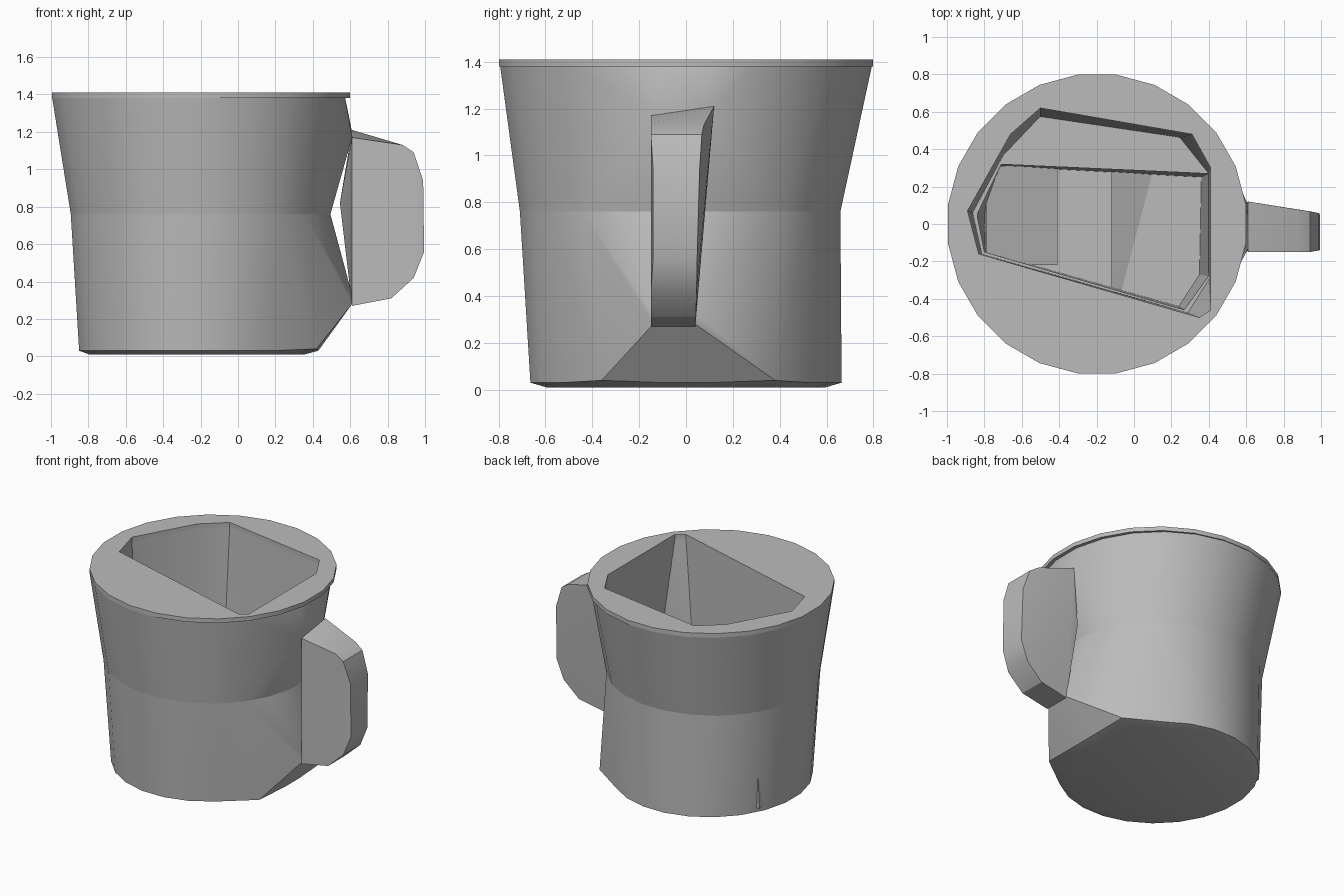
import bpy, bmesh, math

cube = bpy.data.objects.get("Cube")
if cube:
    bpy.data.objects.remove(cube, do_unlink=True)

grey = bpy.data.materials.new("plain_grey")
grey.use_nodes = True
grey.diffuse_color = (0.5, 0.5, 0.5, 1)
grey.node_tree.nodes["Principled BSDF"].inputs["Base Color"].default_value = (0.5, 0.5, 0.5, 1)


def ring(z, cx, cy, rx, ry, n=24):
    """Points of a level many-sided ring."""
    return [(cx + rx * math.cos(math.tau * (i + 0.5) / n),
             cy + ry * math.sin(math.tau * (i + 0.5) / n), z) for i in range(n)]


def level(z, outline):
    return [(x, y, z) for x, y in outline]


def hull(name, points):
    """Make an object from the convex hull of some points."""
    bm = bmesh.new()
    for p in points:
        bm.verts.new(p)
    bmesh.ops.convex_hull(bm, input=bm.verts[:])
    loose = [v for v in bm.verts if not v.link_faces]
    bmesh.ops.delete(bm, geom=loose, context='VERTS')
    bmesh.ops.dissolve_limit(bm, angle_limit=0.01, verts=bm.verts[:], edges=bm.edges[:])
    bmesh.ops.recalc_face_normals(bm, faces=bm.faces[:])
    mesh = bpy.data.meshes.new(name)
    bm.to_mesh(mesh)
    bm.free()
    mesh.materials.append(grey)
    obj = bpy.data.objects.new(name, mesh)
    bpy.context.collection.objects.link(obj)
    return obj


def activate(obj):
    bpy.ops.object.select_all(action='DESELECT')
    obj.select_set(True)
    bpy.context.view_layer.objects.active = obj


def hollow(obj, cutter):
    """Cut the cavity and drop the cutter."""
    mod = obj.modifiers.new("cavity", 'BOOLEAN')
    mod.operation = 'DIFFERENCE'
    mod.solver = 'EXACT'
    mod.object = cutter
    activate(obj)
    bpy.ops.object.modifier_apply(modifier=mod.name)
    bpy.data.objects.remove(cutter, do_unlink=True)


# Cavity outlines
mouth = [(-0.89, 0.07), (-0.66, 0.48), (-0.5, 0.62), (0.31, 0.48),
         (0.41, 0.3), (0.41, -0.46), (0.35, -0.5), (-0.83, -0.16)]
waist = [(-0.86, 0.06), (-0.7, 0.36), (-0.5, 0.57), (0.24, 0.46),
         (0.4, 0.26), (0.4, -0.28), (0.28, -0.47), (-0.81, -0.16)]
well_top = [(-0.84, 0.05), (-0.71, 0.32), (0.4, 0.27), (0.4, -0.28),
            (0.27, -0.46), (-0.8, -0.15)]
well_floor = [(-0.8, 0.05), (-0.71, 0.31), (0.36, 0.25), (0.35, -0.27),
              (0.24, -0.44), (-0.79, -0.15)]

# Lower body, squared off toward the handle and swelling out to its foot
lower_body = hull("lower_body",
                  ring(0.03, -0.21, 0, 0.645, 0.67) + ring(0.01, -0.22, 0, 0.58, 0.6)
                  + ring(0.76, -0.2, -0.025, 0.7, 0.69)
                  + [(0.42, -0.36, 0.04), (0.42, 0.38, 0.04),
                     (0.61, -0.14, 0.28), (0.61, 0.04, 0.28),
                     (0.61, -0.14, 0.33), (0.61, 0.04, 0.33)])
hollow(lower_body, hull("well_cutter", level(0.08, well_floor) + level(0.8, well_top)))

# Upper body, flaring up to the rim and the top of the handle
upper_body = hull("upper_body",
                  ring(0.76, -0.2, -0.025, 0.7, 0.69) + ring(1.38, -0.21, 0, 0.79, 0.8)
                  + [(0.61, -0.13, 1.17), (0.61, 0.1, 1.2)])
hollow(upper_body, hull("mouth_cutter", level(0.7, waist) + level(0.76, waist)
                        + level(1.38, mouth) + level(1.5, mouth)))

# Flat rim
rim = hull("rim", ring(1.38, -0.198, 0, 0.803, 0.805) + ring(1.41, -0.198, 0, 0.803, 0.805))
hollow(rim, hull("rim_cutter", level(1.3, mouth) + level(1.5, mouth)))

# Shallow ramps on the inside floor
hull("left_floor_ramp", [(x, y, z) for y in (-0.22, 0.31)
                         for x, z in ((-0.8, 0.06), (-0.79, 0.27), (-0.41, 0.12), (-0.41, 0.06))])
hull("middle_floor_ramp", [(-0.12, 0.28, 0.06), (-0.12, 0.28, 0.16), (0.1, 0.28, 0.08), (0.1, 0.28, 0.06),
                           (-0.12, -0.37, 0.06), (-0.12, -0.37, 0.1), (-0.07, -0.37, 0.08),
                           (-0.07, -0.37, 0.06)])

# Solid slab handle, thicker toward the top, with the far side trimmed back
side = [(0.61, 1.17), (0.88, 1.13), (0.94, 1.09), (0.99, 0.94), (0.995, 0.56),
        (0.94, 0.42), (0.82, 0.31), (0.61, 0.27)]
handle_points = [(0.545, 0.0, 0.82), (0.545, 0.08, 0.82)]
for x, z in side:
    back = 0.04 + (z - 0.27) * (0.08 - 0.14 * (x - 0.61))
    front = -0.15 if x < 0.98 else -0.14
    handle_points += [(x, front, z), (x, back, z)]
handle_points.append((0.61, 0.12, 1.21))
hull("handle", handle_points)

# Soft shading on the rounded walls
for obj in [o for o in bpy.context.scene.objects if o.type == 'MESH']:
    activate(obj)
    bpy.ops.object.shade_smooth_by_angle(angle=math.radians(28))
